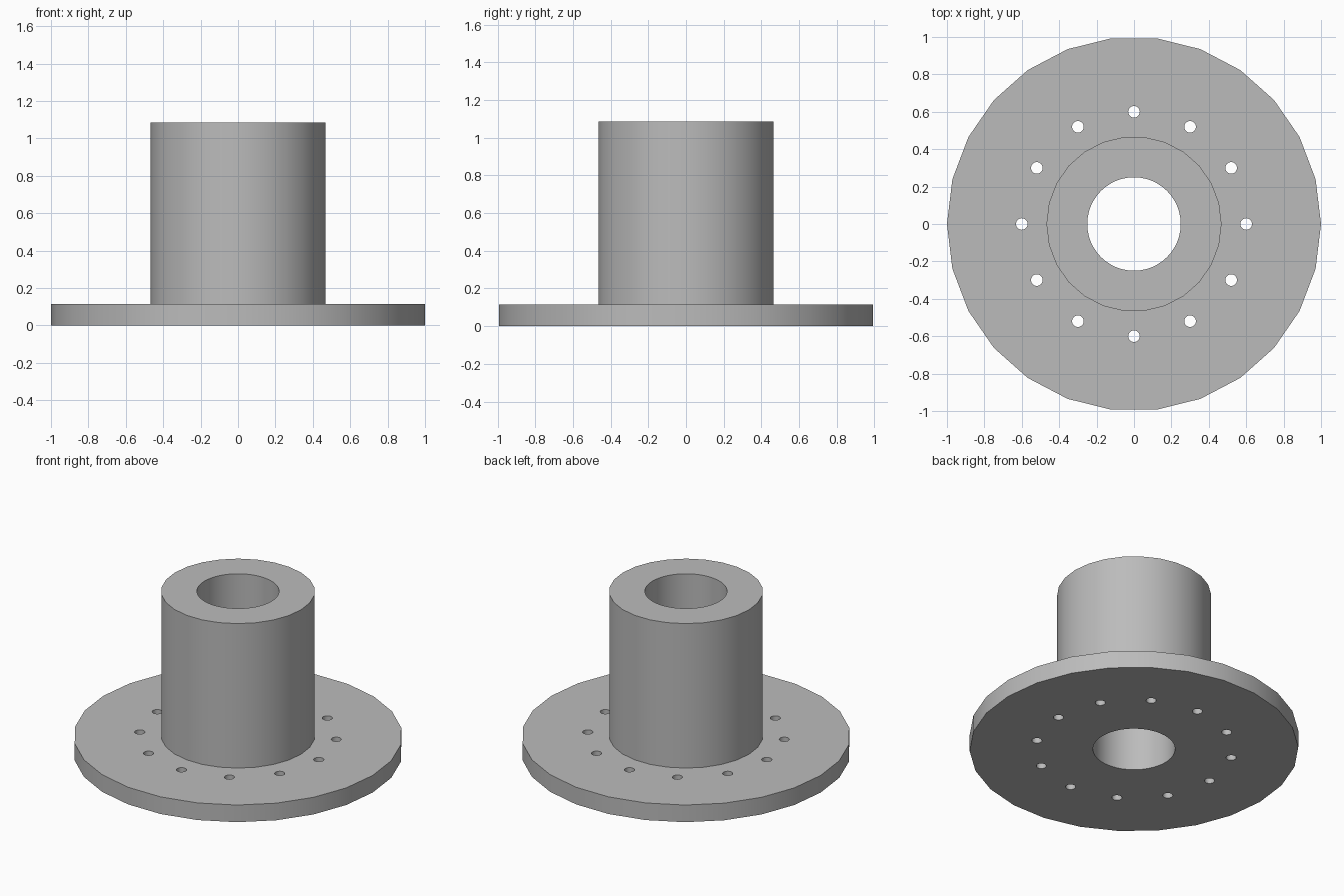
import bpy
import math

cube = bpy.data.objects.get("Cube")
if cube:
    bpy.data.objects.remove(cube, do_unlink=True)

# Plain grey metal
metal = bpy.data.materials.new("grey metal")
metal.use_nodes = True
grey = (0.5, 0.5, 0.5, 1)
metal.diffuse_color = grey
metal.node_tree.nodes["Principled BSDF"].inputs["Base Color"].default_value = grey


def cylinder(name, sides, radius, bottom, top, x=0, y=0):
    # The quarter turn puts a corner on the x axis
    bpy.ops.mesh.primitive_cylinder_add(
        vertices=sides, radius=radius, depth=top - bottom,
        location=(x, y, (bottom + top) / 2), rotation=(0, 0, math.pi / 2))
    bpy.ops.object.transform_apply(location=True, rotation=True, scale=True)
    part = bpy.context.object
    part.name = name
    part.data.materials.append(metal)
    return part


def boolean(part, other, operation):
    mod = part.modifiers.new(operation.title(), "BOOLEAN")
    mod.operation = operation
    mod.solver = "EXACT"
    mod.object = other
    bpy.context.view_layer.objects.active = part
    bpy.ops.object.modifier_apply(modifier=mod.name)
    bpy.data.objects.remove(other, do_unlink=True)


# Flange with the hub standing on it
flanged_hub = cylinder("flanged_hub", 26, 1.0, 0, 0.115)
boolean(flanged_hub, cylinder("hub", 26, 0.468, 0.05, 1.085), "UNION")

# Central bore
boolean(flanged_hub, cylinder("bore_cutter", 48, 0.25, -0.1, 1.2), "DIFFERENCE")

# Ring of bolt holes
HOLES = 12
for i in range(HOLES):
    a = math.tau * i / HOLES
    cutter = cylinder("bolt_hole_cutter", 24, 0.031, -0.1, 0.2,
                      0.6 * math.cos(a), 0.6 * math.sin(a))
    boolean(flanged_hub, cutter, "DIFFERENCE")

# Round walls smooth, rims sharp
bpy.ops.object.select_all(action="DESELECT")
flanged_hub.select_set(True)
bpy.context.view_layer.objects.active = flanged_hub
bpy.ops.object.shade_smooth_by_angle(angle=math.radians(30))
